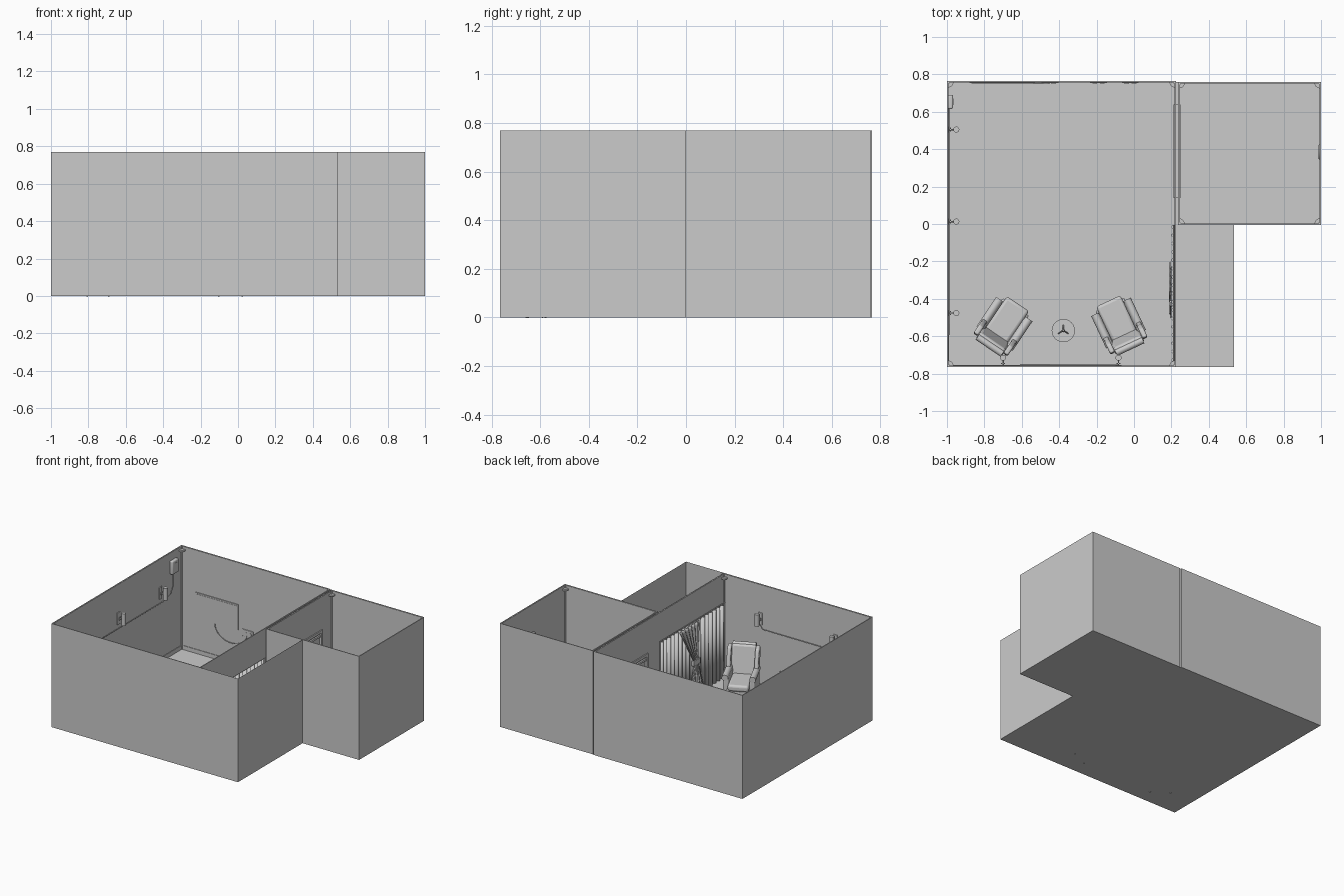
import bpy, bmesh, math
from mathutils import Matrix, Vector

if "Cube" in bpy.data.objects:
    bpy.data.objects.remove(bpy.data.objects["Cube"])

I = Matrix.Identity(4)
H = 0.77


def add(name, bm, M=I, bevel=0):
    bmesh.ops.recalc_face_normals(bm, faces=bm.faces)
    me = bpy.data.meshes.new(name)
    bm.to_mesh(me)
    bm.free()
    o = bpy.data.objects.new(name, me)
    bpy.context.collection.objects.link(o)
    o.matrix_world = M
    if bevel:
        b = o.modifiers.new("round", 'BEVEL')
        b.width, b.segments, b.limit_method = bevel, 3, 'ANGLE'
    return o


def box(name, lo, hi, M=I, bevel=0):
    bm = bmesh.new()
    bmesh.ops.create_cube(bm, size=1)
    for v in bm.verts:
        v.co = Vector([l + (c + .5) * (h - l) for l, h, c in zip(lo, hi, v.co)])
    return add(name, bm, M, bevel)


def cyl(name, p, q, r1, r2=None, M=I, seg=20):
    p, q = Vector(p), Vector(q)
    bm = bmesh.new()
    T = Matrix.Translation((p + q) / 2) @ (q - p).to_track_quat('Z', 'Y').to_matrix().to_4x4()
    bmesh.ops.create_cone(bm, cap_ends=True, segments=seg, radius1=r1,
                          radius2=r1 if r2 is None else r2, depth=(q - p).length, matrix=T)
    return add(name, bm, M)


def prism(name, pts, offset, M=I, bevel=0):
    bm = bmesh.new()
    f = bm.faces.new([bm.verts.new(p) for p in pts])
    r = bmesh.ops.extrude_face_region(bm, geom=[f])
    bmesh.ops.translate(bm, vec=offset, verts=[g for g in r['geom'] if isinstance(g, bmesh.types.BMVert)])
    return add(name, bm, M, bevel)


def sheet(name, fn, nu, nv):
    bm = bmesh.new()
    g = [[bm.verts.new(fn(i / nu, j / nv)) for j in range(nv + 1)] for i in range(nu + 1)]
    for i in range(nu):
        for j in range(nv):
            bm.faces.new((g[i][j], g[i + 1][j], g[i + 1][j + 1], g[i][j + 1]))
    return add(name, bm)


def plane(name, pts):
    bm = bmesh.new()
    bm.faces.new([bm.verts.new(p) for p in pts])
    return add(name, bm)


def tube(name, pts, r=.003):
    cu = bpy.data.curves.new(name, 'CURVE')
    cu.dimensions, cu.bevel_depth, cu.bevel_resolution = '3D', r, 1
    s = cu.splines.new('POLY')
    s.points.add(len(pts) - 1)
    for a, p in zip(s.points, pts):
        a.co = (*p, 1)
    bpy.context.collection.objects.link(bpy.data.objects.new(name, cu))


# floors and the plain alcove walls
Y = .765
plane("main_floor", [(-1, -Y, 0), (.225, -Y, 0), (.225, Y, 0), (-1, Y, 0)])
plane("side_floor", [(.225, -.005, 0), (1, -.005, 0), (1, .76, 0), (.225, .76, 0)])
plane("alcove_floor", [(.225, -Y, 0), (.535, -Y, 0), (.535, -.005, 0), (.225, -.005, 0)])
plane("alcove_front_wall", [(.225, -Y, 0), (.535, -Y, 0), (.535, -Y, H), (.225, -Y, H)])
plane("alcove_right_wall", [(.535, -Y, 0), (.535, -.005, 0), (.535, -.005, H), (.535, -Y, H)])

# main and side room walls
T = .005
box("left_wall", (-1, -Y, 0), (-1 + T, Y, H))
box("front_wall", (-1, -Y, 0), (.225, -Y + T, H))
box("back_wall", (-1, Y - T, 0), (.225, Y, H))
box("curtain_header", (.22, -Y, .55), (.225, 0, H))
box("side_right_wall", (1 - T, -.005, 0), (1, .76, H))
box("side_front_wall", (.235, -.005, 0), (1, 0, H))
box("side_back_wall", (.235, .755, 0), (1, .76, H))
W0, W1, Z0, Z1 = .14, .64, .22, .52
for n, x, ya, yb in (("main", .22, 0, Y), ("side", .236, -.005, .76)):
    for k, (a, b, c, d) in enumerate(((ya, yb, 0, Z0), (ya, yb, Z1, H), (ya, W0, Z0, Z1), (W1, yb, Z0, Z1))):
        box(f"{n}_partition_{k}", (x, a, c), (x + T, b, d))

# skirting, top trim, corner posts and corner brackets in both rooms
for n, x0, x1, y0, y1 in (("main", -.995, .22, -.76, .76), ("side", .241, .995, 0, .755)):
    for zn, z0, z1 in (("skirting", 0, .03), ("top_trim", H - .02, H - .002)):
        box(f"{n}_{zn}_left", (x0, y0, z0), (x0 + .004, y1, z1))
        if not (n == "main" and zn == "skirting"):
            box(f"{n}_{zn}_right", (x1 - .004, y0, z0), (x1, y1, z1))
        box(f"{n}_{zn}_front", (x0, y0, z0), (x1, y0 + .004, z1))
        box(f"{n}_{zn}_back", (x0, y1 - .004, z0), (x1, y1, z1))
    for cx, sx in ((x0, 1), (x1, -1)):
        for cy, sy in ((y0, 1), (y1, -1)):
            cyl(f"{n}_corner_post", (cx + sx * .004, cy + sy * .004, 0), (cx + sx * .004, cy + sy * .004, H - .005), .005, seg=8)
            arc = [(cx + sx * .03 * math.cos(k * math.pi / 12), cy + sy * .03 * math.sin(k * math.pi / 12), .735) for k in range(7)]
            prism(f"{n}_corner_bracket", [(cx, cy, .735)] + arc, (0, 0, .012))

# observation window between the rooms
xa, xb = .212, .248
box("window_head", (xa, W0, Z1 - .02), (xb, W1, Z1))
box("window_sill", (xa, W0, Z0), (xb, W1, Z0 + .02))
for k, y in enumerate((W0, .325, .455, W1 - .015)):
    d = 0 if k in (0, 3) else .005
    box(f"window_post_{k}", (xa + d, y, Z0), (xb - d, y + .015, Z1))
box("window_inner_rail", (xa + .005, W0, Z1 - .05), (xb - .005, W1, Z1 - .035))
box("window_pane", (.229, W0, Z0), (.232, W1, Z1))

# curtain with a gathered drape and tieback
def fold(u, v):
    return (.212 + .011 * math.sin(u * 34 * math.pi), -.76 + .755 * u, .005 + .545 * v)


def gathered(u, v):
    w = .04 + .2 * abs(v - .45) / .55
    c = -.4 + .08 * max(0, v - .45) / .55
    return (.196 + .005 * math.sin(u * 12 * math.pi), c + (u - .5) * w, .01 + .54 * v)


for o in (sheet("curtain", fold, 204, 1), sheet("gathered_drape", gathered, 60, 20)):
    s = o.modifiers.new("cloth", 'SOLIDIFY')
    s.thickness = .002
box("curtain_tieback", (.186, -.44, .235), (.21, -.36, .275), bevel=.004)
cyl("curtain_rod", (.212, -.76, .553), (.212, -.005, .553), .004, seg=10)


# wall lamps: built facing +x, then turned to their wall
def lamp(M):
    box("lamp_backplate", (0, -.016, .47), (.007, .016, .56), M, .002)
    cyl("lamp_arm", (.005, 0, .515), (.04, 0, .515), .004, M=M, seg=10)
    box("lamp_arm_collar", (.012, -.01, .505), (.017, .01, .525), M)
    cyl("lamp_shade", (.045, 0, .475), (.045, 0, .565), .016, M=M)


for y in (.505, .013, -.476):
    lamp(Matrix.Translation((-.995, y, 0)))
for x in (-.70, -.083):
    lamp(Matrix.Translation((x, -.76, 0)) @ Matrix.Rotation(math.pi / 2, 4, 'Z'))

# control box with a cable run along the walls
box("control_box", (-.995, .615, .61), (-.968, .69, .71), bevel=.008)
box("control_box_slot", (-.969, .635, .66), (-.966, .67, .69))
tube("wall_cable", [(-.99, .65, .61), (-.99, .65, .51), (-.99, .62, .46), (-.99, .54, .44),
                    (-.99, -.755, .44), (-.1, -.755, .44), (-.083, -.755, .47)])

# back wall screen, hanging cable and wall sockets
box("screen_frame", (-.88, .754, .265), (-.53, .76, .455))
box("screen_panel", (-.87, .752, .275), (-.54, .756, .445))
tube("screen_cable", [(-.585 + .135 * math.cos(a), .755, .265 + .11 * math.sin(a))
                      for a in (math.pi * (1 + k / 16) for k in range(17))])
for x in (-.45, -.19, -.02):
    box("wall_socket", (x - .045, .753, .235), (x + .045, .76, .285), bevel=.002)
    for dx in (-.02, .02):
        cyl("socket_face", (x + dx, .755, .26), (x + dx, .751, .26), .013)
cyl("wall_disc", (.996, .385, .52), (.986, .385, .52), .045, .035, seg=32)


# wingback armchair, facing local +y
def armchair(x, y, deg):
    M = Matrix.Translation((x, y, 0)) @ Matrix.Rotation(math.radians(deg), 4, 'Z')
    box("chair_base", (-.085, -.11, .05), (.085, .105, .115), M, .01)
    box("chair_seat_cushion", (-.072, -.09, .112), (.072, .125, .16), M, .016)
    B = M @ Matrix.Translation((0, -.085, .11)) @ Matrix.Rotation(.2, 4, 'X')
    box("chair_back", (-.085, -.025, -.03), (.085, .02, .25), B, .016)
    cyl("chair_back_roll", (-.08, -.01, .245), (.08, -.01, .245), .018, M=B)
    for s in (-1, 1):
        prism("chair_wing", [(s * .082, a, b) for a, b in ((-.1, .13), (-.03, .18), (-.05, .23), (-.06, .29),
              (-.085, .345), (-.135, .355), (-.14, .3))], (s * .028, 0, 0), M, .009)
        box("chair_arm", (s * .09 - .02, -.11, .05), (s * .09 + .02, .085, .2), M, .012)
        cyl("chair_arm_roll", (s * .095, -.1, .2), (s * .095, .09, .195), .022, M=M)
        cyl("chair_front_leg", (s * .07, .085, 0), (s * .07, .085, .055), .007, .012, M, 12)
        cyl("chair_back_leg", (s * .07, -.11, 0), (s * .07, -.09, .055), .007, .012, M, 12)


armchair(-.69, -.53, -34)
armchair(-.085, -.525, 25)

# round side table on a tripod with a small bottle
tx, ty = -.378, -.57
cyl("table_top", (tx, ty, .185), (tx, ty, .197), .062, seg=40)
cyl("table_column", (tx, ty, .05), (tx, ty, .186), .009, .007)
for k in range(3):
    a = math.radians(90 + 120 * k)
    cyl("table_foot", (tx, ty, .06), (tx + .05 * math.cos(a), ty + .05 * math.sin(a), .005), .007, .005, seg=10)
    cyl("ornament_leg", (tx + .03 * math.cos(a), ty + .03 * math.sin(a), .197), (tx, ty, .24), .003, seg=8)
cyl("ornament_stem", (tx, ty, .235), (tx, ty, .275), .009, .005)

bpy.ops.object.select_all(action='DESELECT')
for o in bpy.data.objects:
    if o.type == 'MESH':
        o.select_set(True)
        bpy.context.view_layer.objects.active = o
bpy.ops.object.shade_smooth_by_angle()
